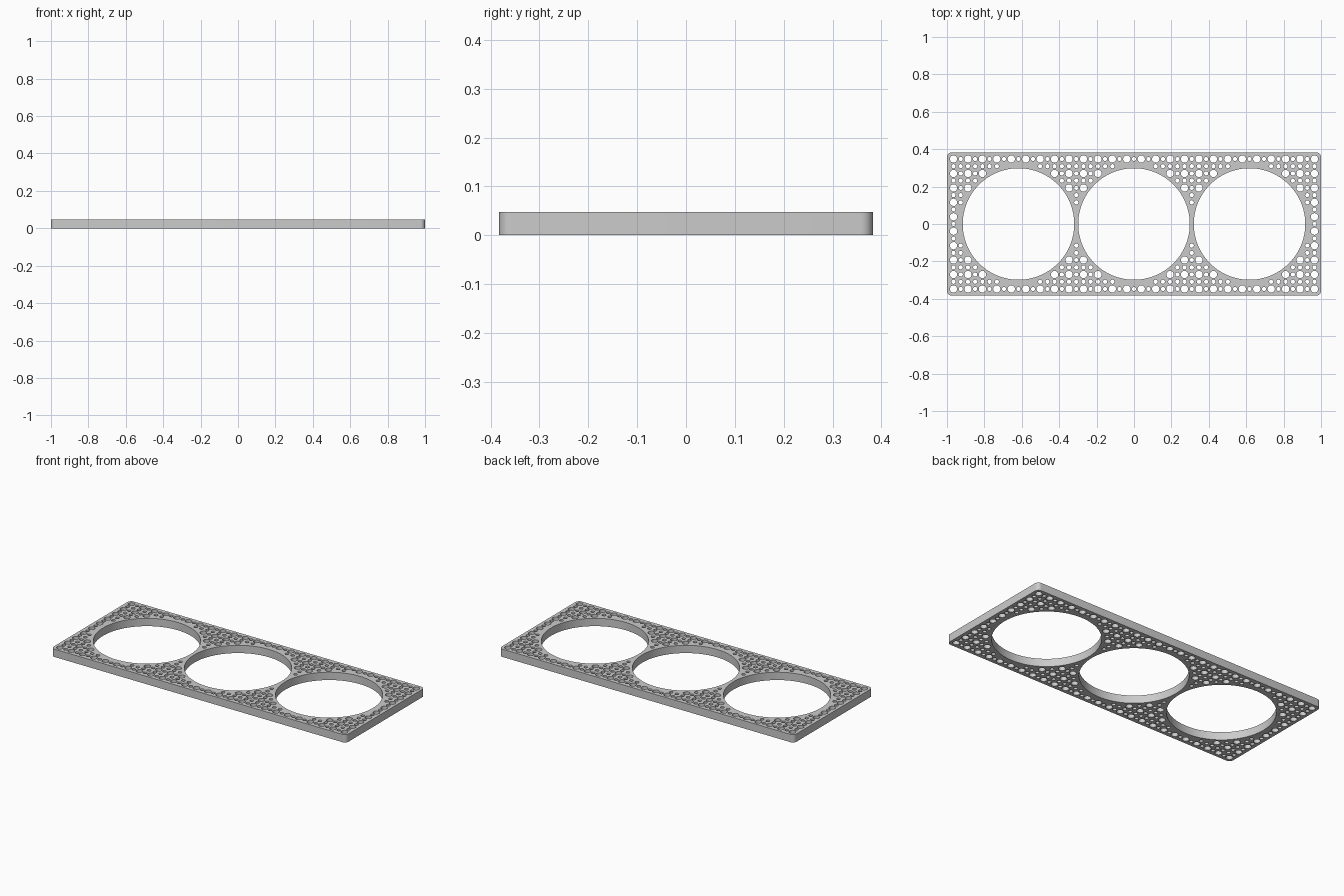
import bpy
import bmesh
from math import cos, sin, tau, pi, hypot

if "Cube" in bpy.data.objects:
    bpy.data.objects.remove(bpy.data.objects["Cube"])

LENGTH, WIDTH, HEIGHT = 2.0, 0.765, 0.048
CORNER = 0.025
STEP = 0.0386            # half of the spacing between large perforations
BAY_X = (-16 * STEP, 0, 16 * STEP)
BAY_R = 0.298
LARGE_R, SMALL_R = 0.0195, 0.0112


def circle(cx, cy, r, n):
    return [(cx + r * cos(tau * i / n), cy + r * sin(tau * i / n)) for i in range(n)]


def rounded_rectangle(w, d, r, n=8):
    pts = []
    for q, (sx, sy) in enumerate(((1, 1), (-1, 1), (-1, -1), (1, -1))):
        for i in range(n + 1):
            a = (q + i / n) * pi / 2
            pts.append((sx * (w / 2 - r) + r * cos(a), sy * (d / 2 - r) + r * sin(a)))
    return pts


# Outline and the three large openings
loops = [rounded_rectangle(LENGTH, WIDTH, CORNER)]
loops += [circle(x, 0, BAY_R, 96) for x in BAY_X]

# Perforations: large ones on every second point of the grid, small ones between
for i in range(-25, 26):
    for j in range(-9, 10):
        x, y = i * STEP, j * STEP
        if min(hypot(x - bx, y) for bx in BAY_X) > BAY_R + 0.027:
            large = i % 2 and j % 2
            loops.append(circle(x, y, LARGE_R if large else SMALL_R, 20 if large else 16))

# Extruded flat profile
curve = bpy.data.curves.new("perforated_plate", "CURVE")
curve.dimensions = "2D"
curve.fill_mode = "BOTH"
curve.extrude = HEIGHT / 2
for pts in loops:
    spline = curve.splines.new("POLY")
    spline.points.add(len(pts) - 1)
    for p, (x, y) in zip(spline.points, pts):
        p.co = (x, y, 0, 1)
    spline.use_cyclic_u = True

plate = bpy.data.objects.new("perforated_plate", curve)
bpy.context.collection.objects.link(plate)
bpy.ops.object.select_all(action="DESELECT")
plate.select_set(True)
bpy.context.view_layer.objects.active = plate
bpy.ops.object.convert(target="MESH")
plate = bpy.context.object

# Weld the caps to the walls and stand the plate on the floor
bm = bmesh.new()
bm.from_mesh(plate.data)
bmesh.ops.remove_doubles(bm, verts=bm.verts, dist=0.0001)
bmesh.ops.translate(bm, verts=bm.verts, vec=(0, 0, HEIGHT / 2))
bmesh.ops.recalc_face_normals(bm, faces=bm.faces)
bm.to_mesh(plate.data)
bm.free()
bpy.ops.object.shade_smooth_by_angle(angle=pi / 6)

# Single grey finish
grey = bpy.data.materials.new("plain_grey")
grey.use_nodes = True
grey.diffuse_color = (0.6, 0.6, 0.6, 1)
grey.node_tree.nodes["Principled BSDF"].inputs["Base Color"].default_value = (0.6, 0.6, 0.6, 1)
plate.data.materials.clear()
plate.data.materials.append(grey)
